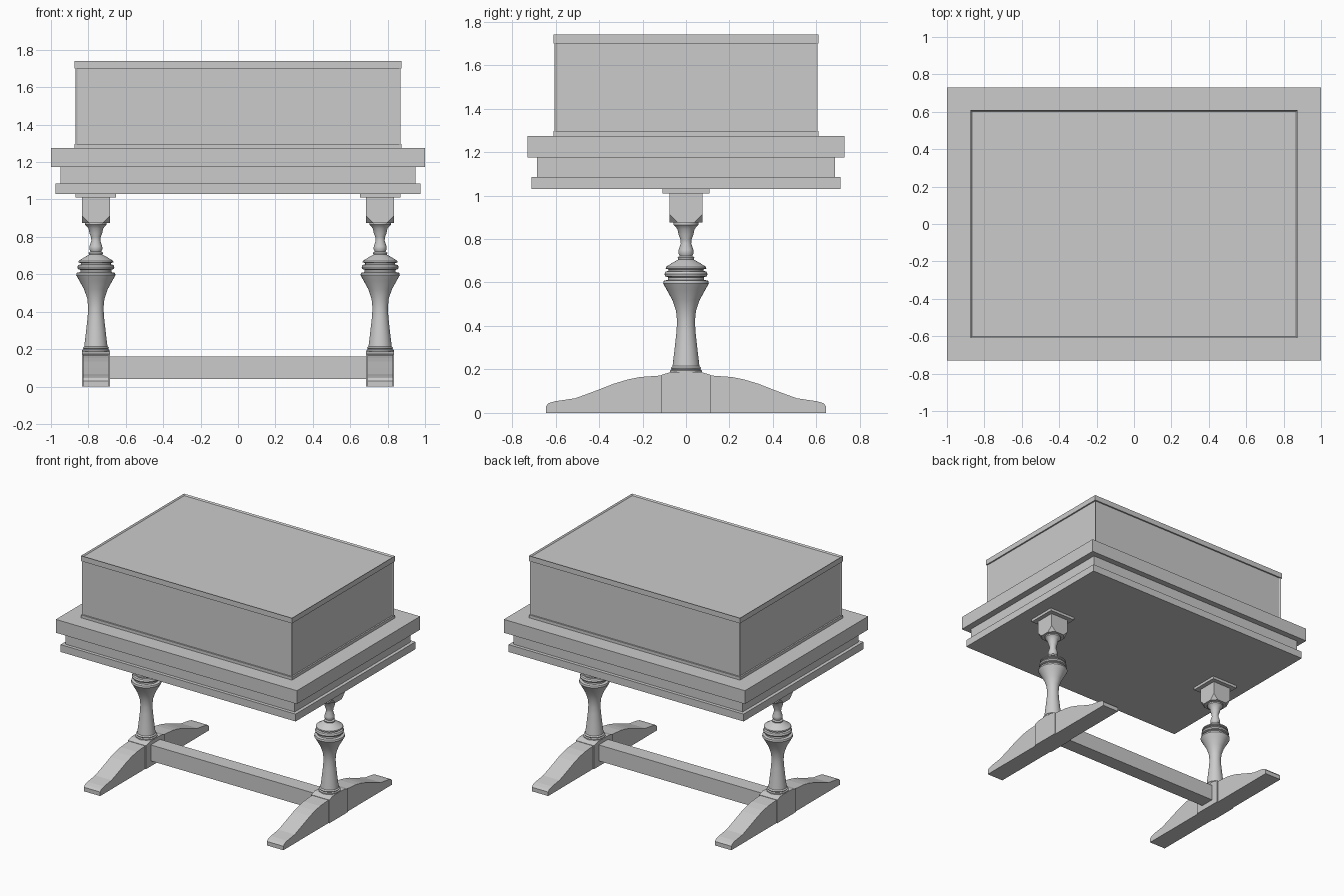
import bpy, bmesh, math

if "Cube" in bpy.data.objects:
    bpy.data.objects.remove(bpy.data.objects["Cube"])


def finish(name, bm):
    bmesh.ops.recalc_face_normals(bm, faces=bm.faces)
    me = bpy.data.meshes.new(name)
    bm.to_mesh(me)
    bm.free()
    ob = bpy.data.objects.new(name, me)
    bpy.context.collection.objects.link(ob)
    return ob


def cube_bm(x0, x1, y0, y1, z0, z1):
    bm = bmesh.new()
    bmesh.ops.create_cube(bm, size=1)
    for v in bm.verts:
        v.co = ((x0 + x1) / 2 + v.co.x * (x1 - x0),
                (y0 + y1) / 2 + v.co.y * (y1 - y0),
                (z0 + z1) / 2 + v.co.z * (z1 - z0))
    return bm


def box(name, hx, hy, z0, z1, cx=0):
    return finish(name, cube_bm(cx - hx, cx + hx, -hy, hy, z0, z1))


def extrude_yz(name, half, cx, hx):
    # mirrored side profile (y, z), extruded along x
    pts = half + [(-y, z) for y, z in reversed(half)]
    bm = bmesh.new()
    f = bm.faces.new([bm.verts.new((cx - hx, y, z)) for y, z in pts])
    r = bmesh.ops.extrude_face_region(bm, geom=[f])
    verts = [g for g in r["geom"] if isinstance(g, bmesh.types.BMVert)]
    bmesh.ops.translate(bm, verts=verts, vec=(2 * hx, 0, 0))
    return finish(name, bm)


def lathe(name, profile, cx, n=32):
    bm = bmesh.new()
    rings = [[bm.verts.new((cx + r * math.cos(2 * math.pi * i / n),
                            r * math.sin(2 * math.pi * i / n), z))
              for i in range(n)] for r, z in profile]
    for a, b in zip(rings, rings[1:]):
        for i in range(n):
            j = (i + 1) % n
            bm.faces.new((a[i], a[j], b[j], b[i]))
    bm.faces.new(rings[0])
    bm.faces.new(rings[-1])
    ob = finish(name, bm)
    bpy.ops.object.select_all(action='DESELECT')
    ob.select_set(True)
    bpy.context.view_layer.objects.active = ob
    bpy.ops.object.shade_smooth_by_angle(angle=math.radians(30))


# Stepped table slabs
box("table_top", 1.0, 0.73, 1.175, 1.275)
box("table_apron", 0.95, 0.685, 1.085, 1.175)
box("table_lower_moulding", 0.975, 0.71, 1.03, 1.085)

# Case body with inset side panels
bm = cube_bm(-0.87, 0.87, -0.605, 0.605, 1.28, 1.725)
sides = [f for f in bm.faces if abs(f.normal.z) < 0.5]
bmesh.ops.inset_individual(bm, faces=sides, thickness=0.018, depth=-0.006)
finish("case_body", bm)

# Case rims: thin base strip, and a top band with a recessed lid panel
box("case_base_strip", 0.875, 0.61, 1.275, 1.297)
bm = cube_bm(-0.875, 0.875, -0.61, 0.61, 1.70, 1.74)
top = [f for f in bm.faces if f.normal.z > 0.5]
bmesh.ops.inset_individual(bm, faces=top, thickness=0.012, depth=0)
bmesh.ops.translate(bm, verts=top[0].verts, vec=(0, 0, -0.01))
finish("case_top_rim", bm)

# Turned leg and trestle foot profiles
turning = [(0.074, 0.18), (0.074, 0.195), (0.066, 0.2), (0.07, 0.207),
           (0.062, 0.215), (0.053, 0.29), (0.044, 0.37), (0.041, 0.42),
           (0.046, 0.47), (0.063, 0.52), (0.088, 0.565), (0.105, 0.595),
           (0.102, 0.608), (0.083, 0.612), (0.083, 0.624), (0.096, 0.628),
           (0.099, 0.638), (0.094, 0.65), (0.08, 0.653), (0.08, 0.66),
           (0.094, 0.664), (0.092, 0.672), (0.06, 0.692), (0.036, 0.705),
           (0.039, 0.715), (0.029, 0.722), (0.035, 0.735), (0.034, 0.75),
           (0.024, 0.78), (0.026, 0.8), (0.034, 0.82), (0.039, 0.845),
           (0.052, 0.86), (0.057, 0.865), (0.057, 0.88)]
foot = [(0.645, 0), (0.645, 0.03), (0.632, 0.045), (0.6, 0.054), (0.51, 0.067),
        (0.42, 0.1), (0.33, 0.135), (0.27, 0.153), (0.21, 0.165), (0.1, 0.173)]
hub = [(0.112, 0), (0.112, 0.175), (0.07, 0.188)]

for side, cx in (("left", -0.76), ("right", 0.76)):
    extrude_yz(side + "_foot", foot, cx, 0.068)
    extrude_yz(side + "_foot_hub", hub, cx, 0.075)
    lathe(side + "_turned_leg", turning, cx)
    # Square leg block with clipped lower corners
    bm = cube_bm(cx - 0.075, cx + 0.075, -0.075, 0.075, 0.875, 1.012)
    low = [v for v in bm.verts if v.co.z < 0.9]
    bmesh.ops.bevel(bm, geom=low, offset=0.038, segments=1, affect='VERTICES')
    finish(side + "_leg_block", bm)
    box(side + "_leg_cap", 0.108, 0.108, 1.01, 1.03, cx)

# Stretcher between the feet
box("stretcher", 0.69, 0.055, 0.04, 0.16)
